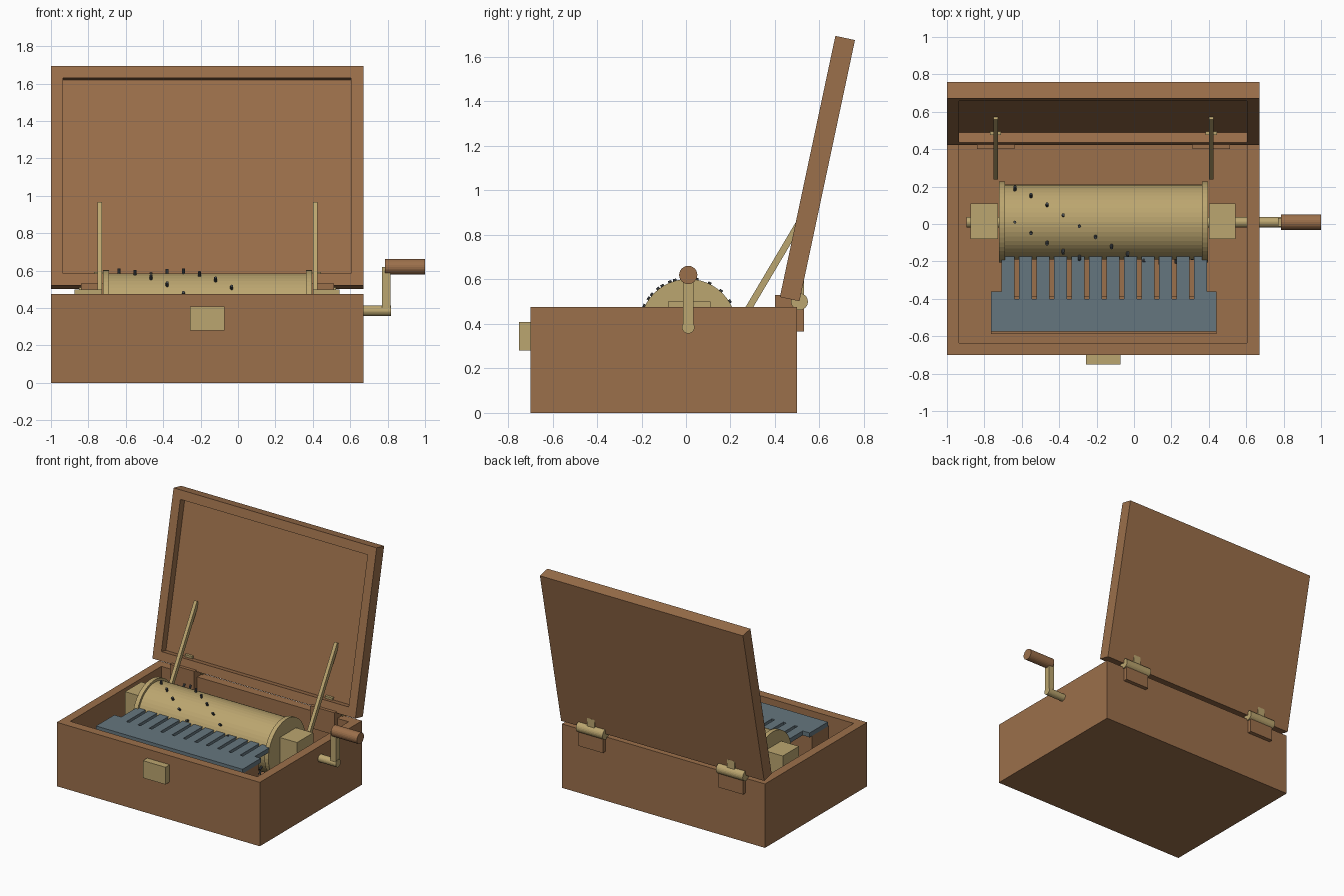
import bpy, bmesh, math
from mathutils import Matrix, Vector

if "Cube" in bpy.data.objects:
    bpy.data.objects.remove(bpy.data.objects["Cube"])


def material(name, rgb):
    m = bpy.data.materials.new(name)
    m.diffuse_color = (*rgb, 1)
    m.use_nodes = True
    m.node_tree.nodes["Principled BSDF"].inputs["Base Color"].default_value = m.diffuse_color
    return m


WOOD = material("wood", (0.33, 0.16, 0.07))
BRASS = material("brass", (0.50, 0.38, 0.16))
STEEL = material("steel", (0.13, 0.18, 0.21))
DARK = material("dark_steel", (0.07, 0.08, 0.09))


def finish(bm, name, mat):
    bmesh.ops.recalc_face_normals(bm, faces=bm.faces[:])
    me = bpy.data.meshes.new(name)
    bm.to_mesh(me)
    bm.free()
    me.materials.append(mat)
    ob = bpy.data.objects.new(name, me)
    bpy.context.collection.objects.link(ob)
    return ob


def add_box(bm, lo, hi):
    lo, hi = Vector(lo), Vector(hi)
    mat = Matrix.Translation((lo + hi) / 2) @ Matrix.Diagonal((*(hi - lo), 1))
    bmesh.ops.create_cube(bm, size=1, matrix=mat)


def box(name, lo, hi, mat):
    bm = bmesh.new()
    add_box(bm, lo, hi)
    return finish(bm, name, mat)


def add_rod(bm, a, b, r, sides):
    a, b = Vector(a), Vector(b)
    rot = (b - a).to_track_quat('Z', 'Y').to_matrix().to_4x4()
    bmesh.ops.create_cone(bm, cap_ends=True, segments=sides, radius1=r, radius2=r,
                          depth=(b - a).length, matrix=Matrix.Translation((a + b) / 2) @ rot)


def x_rod(name, x0, x1, y, z, r, mat, sides=24):
    bm = bmesh.new()
    add_rod(bm, (x0, y, z), (x1, y, z), r, sides)
    return finish(bm, name, mat)


def tray(name, lo, hi, wall, depth, mat):
    """Box hollowed from its +z face."""
    bm = bmesh.new()
    add_box(bm, lo, hi)
    bm.normal_update()
    top = max(bm.faces, key=lambda f: f.calc_center_median().z)
    bmesh.ops.inset_region(bm, faces=[top], thickness=wall, use_even_offset=True)
    bmesh.ops.translate(bm, verts=list(bmesh.ops.extrude_discrete_faces(bm, faces=[top])["faces"][0].verts),
                        vec=(0, 0, -depth))
    return finish(bm, name, mat)


# Case and open lid
tray("case", (-1, -0.70, 0), (0.67, 0.50, 0.475), 0.065, 0.415, WOOD)
lid = tray("lid", (-1, 0, 0), (0.67, 1.2, 0.09), 0.065, 0.055, WOOD)
lid.location = (0, 0.51, 0.502)
lid.rotation_euler.x = math.radians(78)

# Front latch
box("latch", (-0.257, -0.75, 0.28), (-0.072, -0.70, 0.408), BRASS)

# Hinges and lid stays
for side, x in (("left", -0.74), ("right", 0.413)):
    box(side + "_hinge_block", (x - 0.1, 0.40, 0.365), (x + 0.1, 0.53, 0.53), WOOD)
    x_rod(side + "_hinge_knuckle", x - 0.11, x + 0.11, 0.51, 0.50, 0.038, BRASS)
    box(side + "_hinge_tab", (x - 0.03, 0.475, 0.50), (x + 0.03, 0.53, 0.592), BRASS)
    a, b = Vector((x, 0.252, 0.42)), Vector((x, 0.572, 0.96))
    stay = box(side + "_stay", (-0.0125, -0.015, 0), (0.0125, 0.015, (b - a).length), BRASS)
    stay.location = a
    stay.rotation_euler.x = -math.atan2(b.y - a.y, b.z - a.z)

# Drum with end flanges, shaft and bearings
CY, CZ = 0.01, 0.385
x_rod("drum", -0.70, 0.375, CY, CZ, 0.20, BRASS, 48)
x_rod("left_flange", -0.722, -0.69, CY, CZ, 0.217, BRASS, 48)
x_rod("right_flange", 0.363, 0.395, CY, CZ, 0.217, BRASS, 48)
x_rod("drum_shaft", -0.895, 0.70, CY, CZ, 0.028, BRASS)
box("left_bearing", (-0.873, -0.08, 0.06), (-0.727, 0.11, 0.50), BRASS)
box("right_bearing", (0.40, -0.08, 0.06), (0.542, 0.11, 0.50), BRASS)

# Drum pins in two helical rows
bm = bmesh.new()
for i in range(12):
    for start in (58, 0):
        t = math.radians(start - 16 * i)
        d = Vector((0, math.sin(t), math.cos(t)))
        c = Vector((-0.637 + 0.0862 * i, CY, CZ))
        add_rod(bm, c + d * 0.19, c + d * 0.226, 0.008, 8)
finish(bm, "drum_pins", DARK)

# Tuned comb as one outline, on its wooden rest
TEETH, PITCH, X0 = 12, 0.0935, -0.708
outline = [(-0.765, -0.36), (-0.765, -0.575), (0.44, -0.575), (0.44, -0.36)]
for i in reversed(range(TEETH)):
    l = X0 + PITCH * i
    r = l + 0.07
    outline += [(r, -0.36 if i == TEETH - 1 else -0.40), (r, -0.172),
                (l, -0.172), (l, -0.36 if i == 0 else -0.40)]
bm = bmesh.new()
face = bm.faces.new([bm.verts.new((x, y, 0.43)) for x, y in outline])
ext = bmesh.ops.extrude_face_region(bm, geom=[face])
bmesh.ops.translate(bm, vec=(0, 0, 0.033),
                    verts=[g for g in ext["geom"] if isinstance(g, bmesh.types.BMVert)])
finish(bm, "comb", STEEL)
box("comb_rest", (-0.765, -0.588, 0.06), (0.44, -0.385, 0.43), WOOD)

# Crank: axle, round-ended arm and wooden handle
x_rod("crank_axle", 0.66, 0.818, CY, CZ, 0.028, BRASS)
box("crank_arm", (0.77, CY - 0.023, CZ), (0.816, CY + 0.023, 0.62), BRASS)
x_rod("crank_handle", 0.785, 1.0, CY, 0.62, 0.041, WOOD)
